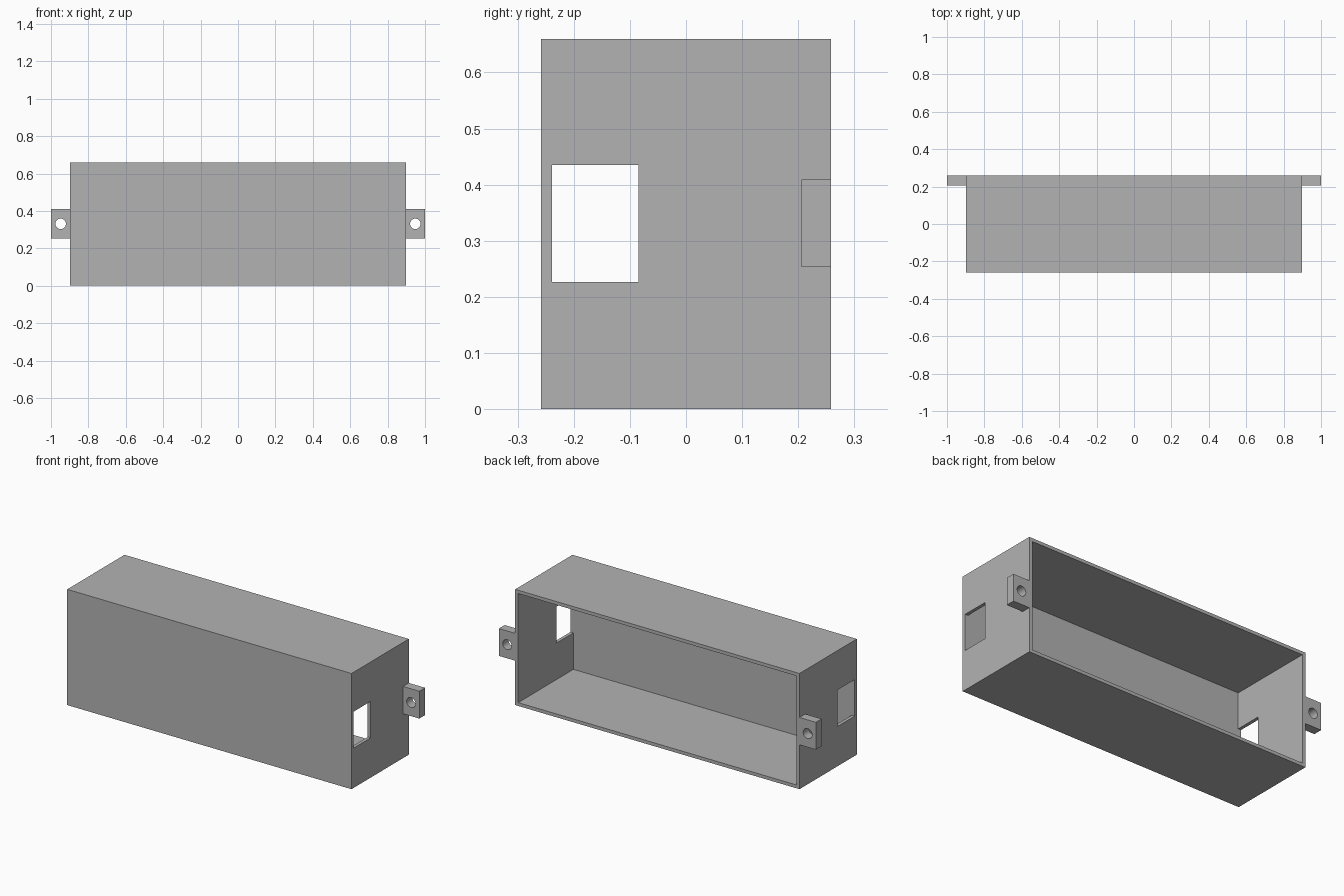
import bpy
from mathutils import Vector

cube = bpy.data.objects.get("Cube")
if cube:
    bpy.data.objects.remove(cube, do_unlink=True)

# Single grey material
grey = bpy.data.materials.new("plain_grey")
grey.use_nodes = True
colour = (0.45, 0.45, 0.45, 1)
grey.diffuse_color = colour
grey.node_tree.nodes["Principled BSDF"].inputs["Base Color"].default_value = colour

HALF_X, HALF_Y, HEIGHT, WALL = 0.897, 0.258, 0.66, 0.019


def box(name, low, high):
    low, high = Vector(low), Vector(high)
    bpy.ops.mesh.primitive_cube_add(size=1, location=(low + high) / 2)
    ob = bpy.context.object
    ob.name = name
    ob.scale = high - low
    bpy.ops.object.transform_apply(location=False, rotation=False, scale=True)
    ob.data.materials.append(grey)
    return ob


def cut(target, cutter):
    mod = target.modifiers.new("cut", 'BOOLEAN')
    mod.operation = 'DIFFERENCE'
    mod.solver = 'EXACT'
    mod.object = cutter
    bpy.context.view_layer.objects.active = target
    bpy.ops.object.modifier_apply(modifier=mod.name)
    bpy.data.objects.remove(cutter, do_unlink=True)


# Hollow housing, open at the back
housing = box("housing", (-HALF_X, -HALF_Y, 0), (HALF_X, HALF_Y, HEIGHT))
cut(housing, box("cavity_cutter",
                 (-HALF_X + WALL, -HALF_Y + WALL, WALL),
                 (HALF_X - WALL, HALF_Y + 0.1, HEIGHT - WALL)))

# Rectangular opening through both end walls, flush with the inner front face
cut(housing, box("window_cutter", (-1.2, -HALF_Y + WALL, 0.227), (1.2, -0.085, 0.435)))

# Mounting tabs with a round screw hole on each end
for side, sign in (("left", 1), ("right", -1)):
    x_in, x_out = sorted((sign * HALF_X, sign))
    tab = box(side + "_mounting_tab", (x_in, 0.206, 0.253), (x_out, HALF_Y, 0.409))
    bpy.ops.mesh.primitive_cylinder_add(
        vertices=32, radius=0.028, depth=0.3,
        location=(sign * 0.948, 0.232, 0.331), rotation=(1.570796, 0, 0))
    hole = bpy.context.object
    hole.data.materials.append(grey)
    cut(tab, hole)
    bpy.ops.object.select_all(action='DESELECT')
    tab.select_set(True)
    bpy.ops.object.shade_smooth_by_angle()
